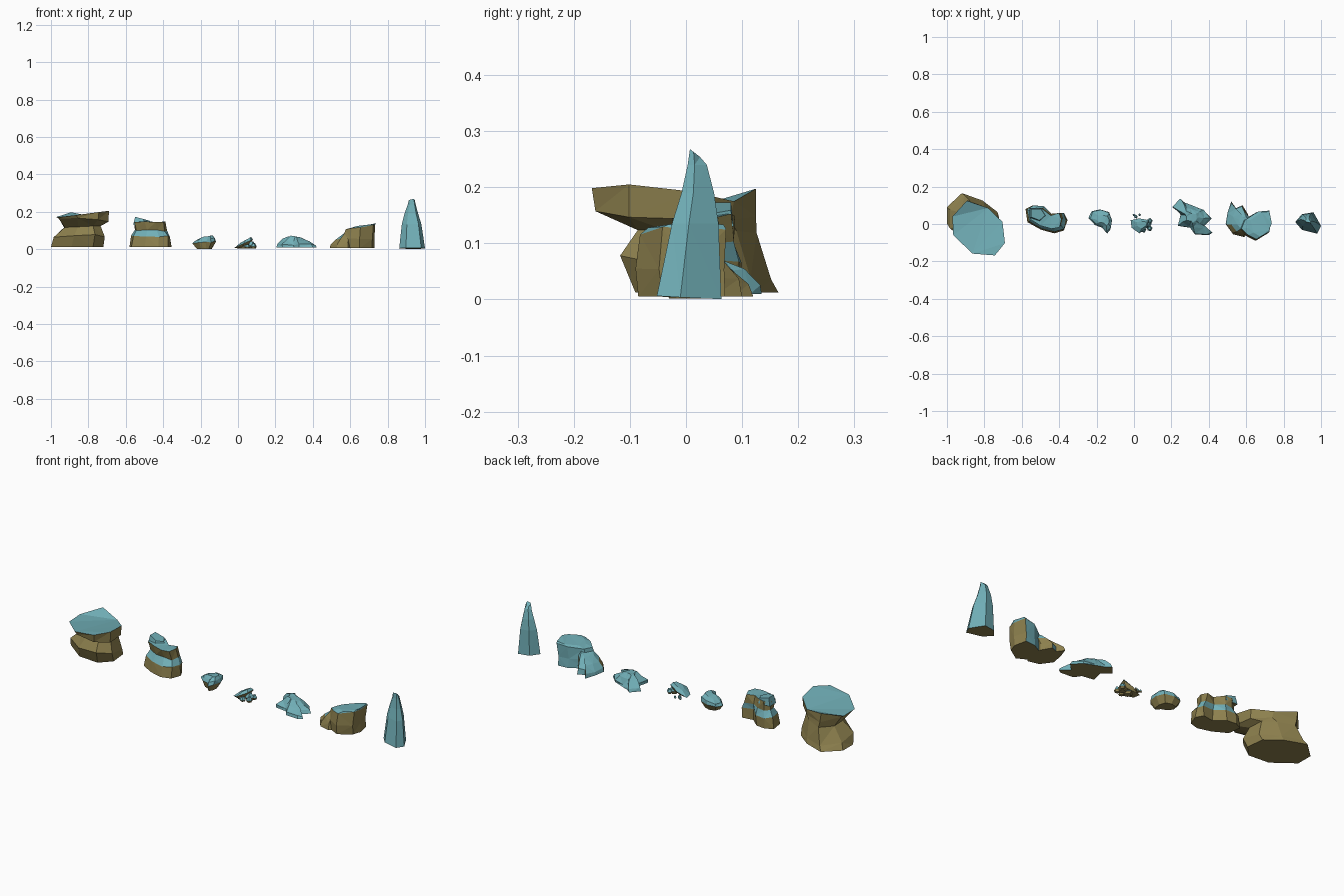
import bpy, bmesh, random
from mathutils import Vector

random.seed(4)


def material(name, rgb):
    m = bpy.data.materials.new(name)
    m.diffuse_color = (*rgb, 1)
    return m


TEAL = material("teal_stone", (0.165, 0.43, 0.475))
BROWN = material("brown_stone", (0.265, 0.215, 0.075))


def rock(name, outline, levels, bands, jitter=0.0, lift=None, teal_side=None):
    """Loft a plan outline through levels (z, x0, x1, y0, y1, tilt_x, tilt_y).
    bands: one letter per wall band, t = teal, b = brown; top cap teal, base brown.
    lift: height offsets of the top ring; teal_side: direction whose walls turn teal."""
    xs, ys = [p[0] for p in outline], [p[1] for p in outline]
    unit = [((x - min(xs)) / (max(xs) - min(xs)), (y - min(ys)) / (max(ys) - min(ys)))
            for x, y in outline]
    bm = bmesh.new()
    rings = []
    for i, (z, x0, x1, y0, y1, tx, ty) in enumerate(levels):
        j = jitter if i else 0
        rings.append([bm.verts.new((
            x0 + u * (x1 - x0) + random.uniform(-j, j),
            y0 + v * (y1 - y0) + random.uniform(-j, j),
            z + tx * (u - .5) + ty * (v - .5) + random.uniform(-j, j))) for u, v in unit])
    for v, dz in zip(rings[-1], lift or []):
        v.co.z += dz
    n = len(unit)
    for lo, hi, c in zip(rings, rings[1:], bands):
        for k in range(n):
            f = bm.faces.new((lo[k], lo[(k + 1) % n], hi[(k + 1) % n], hi[k]))
            f.material_index = 0 if c == "t" else 1
    bm.faces.new(rings[-1])
    bm.faces.new(rings[0][::-1]).material_index = 1
    bmesh.ops.recalc_face_normals(bm, faces=bm.faces)
    bm.normal_update()
    if teal_side:
        for f in bm.faces:
            if f.normal.dot(Vector(teal_side)) > .35:
                f.material_index = 0
    bmesh.ops.triangulate(bm, faces=bm.faces)
    me = bpy.data.meshes.new(name)
    bm.to_mesh(me)
    bm.free()
    me.materials.append(TEAL)
    me.materials.append(BROWN)
    ob = bpy.data.objects.new(name, me)
    bpy.context.collection.objects.link(ob)
    return ob


# Large overhanging boulder: flared base, waist, wide cap leaning forward
rock("large_boulder",
     [(-.89, .125), (-.97, .04), (-.97, -.06), (-.86, -.155), (-.745, -.165),
      (-.69, -.10), (-.70, .01), (-.78, .08)],
     [(.012, -1.0, -.72, -.09, .165, 0, 0),
      (.055, -.985, -.715, -.118, .155, 0, -.04),
      (.122, -.93, -.735, -.088, .125, .01, 0),
      (.155, -.96, -.695, -.165, .125, -.02, -.015),
      (.185, -.97, -.69, -.165, .127, 0, 0)], "bbbb", .004,
     lift=[.01, -.01, -.012, 0, .017, .016, .005, -.01])

# Two-tier ledge rock with a teal shelf, plus a raised back lobe
rock("ledge_rock",
     [(-.58, .08), (-.57, .01), (-.50, -.03), (-.43, -.05), (-.38, -.035),
      (-.36, .02), (-.38, .06), (-.44, .05), (-.49, .095), (-.54, .10)],
     [(.012, -.58, -.355, -.05, .10, 0, 0),
      (.07, -.57, -.36, -.045, .095, 0, 0),
      (.10, -.555, -.375, -.015, .085, 0, 0),
      (.147, -.56, -.385, -.025, .085, -.005, .01)], "btb", .005)
rock("ledge_rock_crest",
     [(-.56, .08), (-.56, .03), (-.50, .01), (-.46, .04), (-.49, .08)],
     [(.13, -.56, -.46, .01, .085, 0, 0),
      (.163, -.55, -.475, .02, .08, -.02, 0)], "t")

# Small kidney-shaped stone
rock("small_stone",
     [(-.23, .07), (-.245, .03), (-.21, -.005), (-.17, -.02), (-.145, -.05),
      (-.125, -.03), (-.12, .02), (-.135, .065), (-.18, .08)],
     [(.002, -.22, -.14, -.03, .06, 0, 0),
      (.035, -.245, -.12, -.05, .08, .01, 0),
      (.052, -.235, -.122, -.04, .075, .015, 0),
      (.066, -.20, -.135, -.01, .05, .012, 0)], "btt", .003)

# Rubble pile: tilted slab and scattered pebbles
rock("rubble_slab",
     [(-.015, .02), (-.01, -.02), (.03, -.05), (.07, -.02), (.08, .02), (.03, .03)],
     [(.014, -.01, .06, -.035, .02, .015, 0),
      (.03, -.018, .08, -.05, .03, .045, 0),
      (.05, .015, .07, -.025, .015, .03, 0)], "bt")
PEBBLE = [(0, 1), (-1, .3), (-.6, -.8), (.5, -1), (1, .1)]
for i, (x, y, r, h) in enumerate([(.03, -.01, .026, .03), (.07, .0, .024, .04),
                                  (.083, -.022, .016, .03), (.085, .018, .015, .028),
                                  (.01, .04, .010, .02), (.03, .05, .007, .016),
                                  (0, .048, .007, .016), (.05, -.03, .016, .025)]):
    rock(f"pebble_{i + 1}", PEBBLE,
         [(.004, x - r * .7, x + r * .7, y - r * .7, y + r * .7, 0, 0),
          (h * .5, x - r, x + r, y - r, y + r, 0, 0),
          (h, x - r * .5, x + r * .5, y - r * .5, y + r * .5, .004, 0)], "bt")

# Low diagonal outcrop
rock("low_outcrop",
     [(.205, .09), (.245, .135), (.27, .115), (.31, .10), (.37, .075), (.415, .03),
      (.375, -.01), (.42, -.045), (.40, -.06), (.325, -.055), (.30, -.02),
      (.235, -.01), (.25, .055)],
     [(.010, .205, .42, -.06, .135, 0, 0),
      (.024, .21, .415, -.055, .13, 0, 0),
      (.048, .24, .38, -.025, .10, -.01, .01),
      (.064, .27, .345, .005, .07, -.012, 0)], "ttt", .005)

# Stepped mesa: tall block and the low ridge beside it, teal on the back-left
rock("mesa_block",
     [(.58, .02), (.56, -.03), (.60, -.065), (.65, -.09), (.72, -.045),
      (.735, .0), (.72, .07), (.66, .065)],
     [(.005, .565, .73, -.085, .07, 0, 0),
      (.055, .56, .73, -.09, .068, 0, 0),
      (.118, .575, .735, -.083, .07, .022, .0),
      (.128, .61, .735, -.07, .065, .02, 0)], "bbt", .003, teal_side=(-.6, .6, .5))
rock("mesa_ridge",
     [(.52, .12), (.50, .06), (.49, .0), (.53, -.055), (.59, -.07), (.62, -.03),
      (.61, .05), (.58, .10), (.545, .085)],
     [(.005, .49, .62, -.07, .12, 0, 0),
      (.032, .495, .615, -.065, .115, .02, 0),
      (.062, .52, .62, -.05, .08, .03, 0),
      (.09, .555, .62, -.03, .05, .035, -.01)], "bbb", .004, teal_side=(-.4, .8, .45))

# Tall tapering spike
rock("spike",
     [(.90, .05), (.865, .01), (.90, -.03), (.98, -.05), (1.0, -.01), (.96, .06)],
     [(.004, .862, 1.0, -.052, .063, -.002, -.006),
      (.135, .876, .98, -.025, .058, 0, 0),
      (.19, .89, .963, -.008, .05, 0, 0),
      (.24, .908, .95, .003, .037, 0, 0),
      (.261, .913, .945, .007, .025, 0, -.014)], "tttt")
